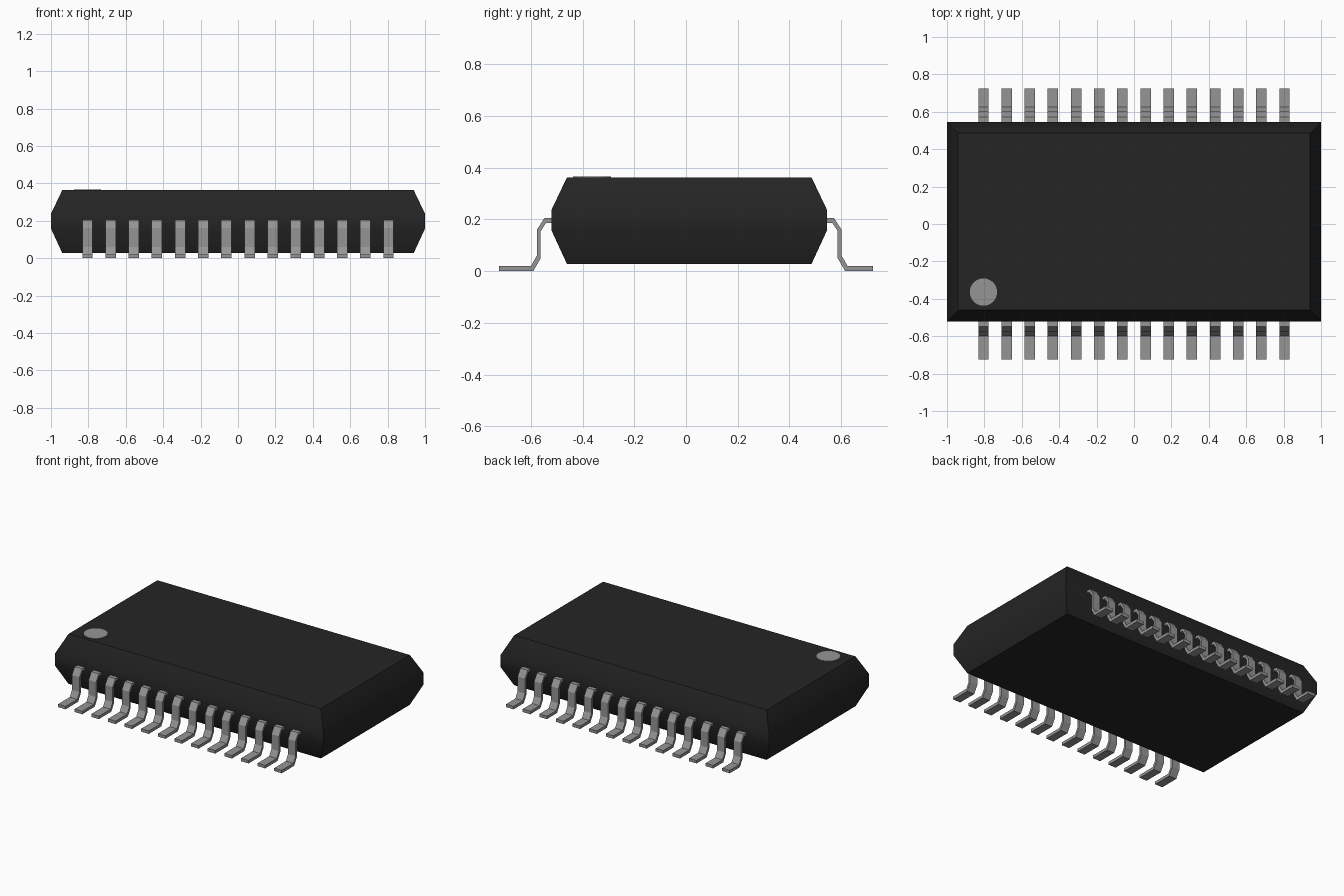
import bpy, bmesh, math

cube = bpy.data.objects.get("Cube")
if cube:
    bpy.data.objects.remove(cube, do_unlink=True)


def material(name, value):
    mat = bpy.data.materials.new(name)
    mat.use_nodes = True
    colour = (value, value, value, 1)
    mat.diffuse_color = colour
    mat.node_tree.nodes["Principled BSDF"].inputs["Base Color"].default_value = colour
    return mat


def finish(name, bm, mat):
    bmesh.ops.recalc_face_normals(bm, faces=bm.faces)
    mesh = bpy.data.meshes.new(name)
    bm.to_mesh(mesh)
    bm.free()
    mesh.materials.append(mat)
    obj = bpy.data.objects.new(name, mesh)
    bpy.context.collection.objects.link(obj)
    return obj


black_plastic = material("black plastic", 0.018)
grey_metal = material("grey metal", 0.3)

BODY_Y = 0.0125
TOP = 0.363

# Package body: four stacked rectangles, sides tapering above and below
bm = bmesh.new()
rings = []
for z, inset in ((0.028, 0.06), (0.158, 0), (0.237, 0), (TOP, 0.06)):
    hx, hy = 1 - inset, 0.533 - inset
    corners = ((-hx, -hy), (hx, -hy), (hx, hy), (-hx, hy))
    rings.append([bm.verts.new((x, y + BODY_Y, z)) for x, y in corners])
for low, high in zip(rings, rings[1:]):
    for i in range(4):
        j = (i + 1) % 4
        bm.faces.new((low[i], low[j], high[j], high[i]))
bm.faces.new(rings[0])
bm.faces.new(rings[-1])
body = finish("package_body", bm, black_plastic)
bpy.ops.object.select_all(action="DESELECT")
body.select_set(True)
bpy.context.view_layer.objects.active = body
bpy.ops.object.shade_smooth_by_angle(angle=math.radians(30))

# Pin one marker: thin round plate
bm = bmesh.new()
bmesh.ops.create_cone(bm, cap_ends=True, segments=48, radius1=0.073, radius2=0.073, depth=0.006)
bmesh.ops.translate(bm, verts=bm.verts, vec=(-0.805, -0.364, TOP))
finish("pin_one_marker", bm, grey_metal)

# Gull-wing lead profile, as distance outwards and height
UPPER = ((0.5, 0.205), (0.573, 0.205), (0.602, 0.16), (0.602, 0.06), (0.625, 0.02))
LOWER = ((0.616, 0), (0.587, 0.05), (0.587, 0.155), (0.566, 0.187), (0.5, 0.187))
PINS, PITCH, HALF_WIDTH, FOOT_END = 14, 0.1238, 0.028, 0.724


def lead(name, x, side, shift):
    outline = [(d - shift, z) for d, z in UPPER]
    outline += [(FOOT_END, 0.02), (FOOT_END, 0)]
    outline += [(d - shift, z) for d, z in LOWER]
    bm = bmesh.new()
    face = bm.faces.new([bm.verts.new((x - HALF_WIDTH, side * d, z)) for d, z in outline])
    result = bmesh.ops.extrude_face_region(bm, geom=[face])
    moved = [v for v in result["geom"] if isinstance(v, bmesh.types.BMVert)]
    bmesh.ops.translate(bm, verts=moved, vec=(2 * HALF_WIDTH, 0, 0))
    finish(name, bm, grey_metal)


# Rows of leads along the front and back
for i in range(PINS):
    x = (i - (PINS - 1) / 2) * PITCH
    lead(f"front_lead_{i + 1}", x, -1, 2 * BODY_Y)
    lead(f"back_lead_{i + 1}", x, 1, 0)
